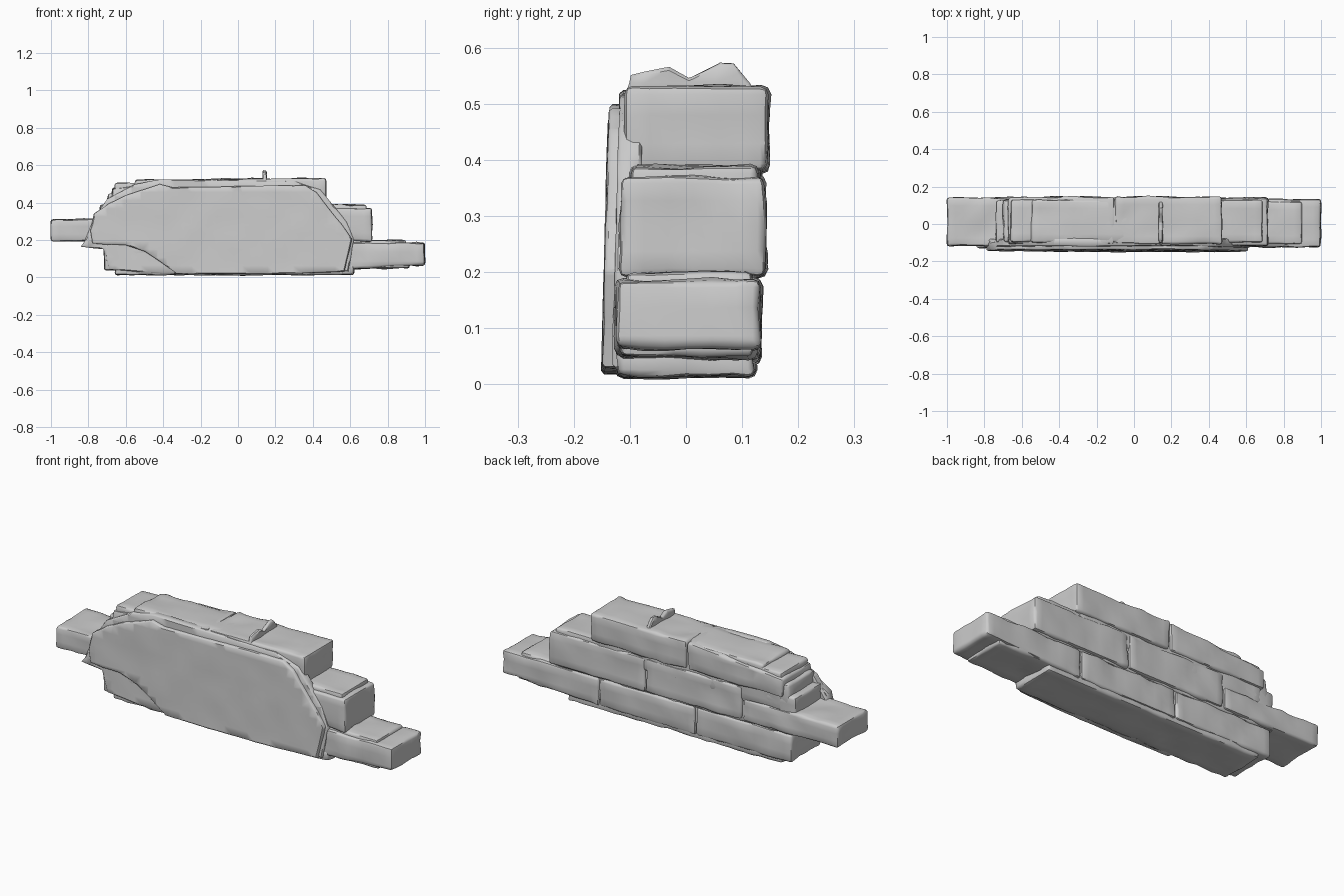
import bpy, bmesh, math
from mathutils import Vector, noise

cube = bpy.data.objects.get("Cube")
if cube:
    bpy.data.objects.remove(cube)

stone = bpy.data.materials.new("weathered grey")
stone.use_nodes = True
grey = (0.6, 0.6, 0.6, 1)
stone.diffuse_color = grey
stone.node_tree.nodes["Principled BSDF"].inputs["Base Color"].default_value = grey


def slice_mesh(bm, step):
    """Cut the mesh into an even grid so that it can be dented."""
    for axis in range(3):
        values = [v.co[axis] for v in bm.verts]
        low, high = min(values), max(values)
        count = max(1, round((high - low) / step))
        normal = Vector([float(i == axis) for i in range(3)])
        for i in range(1, count):
            geom = bm.verts[:] + bm.edges[:] + bm.faces[:]
            point = normal * (low + (high - low) * i / count)
            bmesh.ops.bisect_plane(bm, geom=geom, plane_co=point, plane_no=normal)


def finish(bm, name, rough, step=0.045):
    """Dent the mesh with noise and turn it into a smooth shaded object."""
    slice_mesh(bm, step)
    bmesh.ops.triangulate(bm, faces=[f for f in bm.faces if len(f.verts) > 4])
    bmesh.ops.recalc_face_normals(bm, faces=bm.faces)
    bm.normal_update()
    seed = Vector((len(bpy.data.objects) * 3.7, 0, 0))
    for v in bm.verts:
        broad = noise.noise(v.co * 9 + seed)
        fine = noise.noise(v.co * 24 + seed)
        v.co += v.normal * rough * (broad + 0.5 * fine - 0.2)
    mesh = bpy.data.meshes.new(name)
    bm.to_mesh(mesh)
    bm.free()
    mesh.materials.append(stone)
    obj = bpy.data.objects.new(name, mesh)
    bpy.context.collection.objects.link(obj)
    bpy.ops.object.select_all(action='DESELECT')
    obj.select_set(True)
    bpy.context.view_layer.objects.active = obj
    bpy.ops.object.shade_smooth_by_angle(angle=math.radians(45))
    return obj


def block(name, x, y, z, bevel=0.014, rough=0.009, shape=None):
    """A rounded, dented block spanning the given ranges."""
    bm = bmesh.new()
    bmesh.ops.create_cube(bm, size=1)
    for v in bm.verts:
        v.co = [sum(r) / 2 + c * (r[1] - r[0]) for c, r in zip(v.co, (x, y, z))]
    if shape:
        for v in bm.verts:
            shape(v.co)
    bmesh.ops.bevel(bm, geom=bm.edges[:], offset=bevel, segments=2,
                    profile=0.5, affect='EDGES')
    return finish(bm, name, rough)


def plate(name, outline, axis, low, high, bevel=0.006, rough=0.004, lean=0):
    """An outline extruded along y or x, with softened rims."""
    bm = bmesh.new()
    place = (lambda a, b: (a, low, b)) if axis == 'y' else (lambda a, b: (low, a, b))
    face = bm.faces.new([bm.verts.new(place(a, b)) for a, b in outline])
    shift = (0, high - low, 0) if axis == 'y' else (high - low, 0, 0)
    extruded = bmesh.ops.extrude_face_region(bm, geom=[face])
    moved = [g for g in extruded["geom"] if isinstance(g, bmesh.types.BMVert)]
    bmesh.ops.translate(bm, verts=moved, vec=shift)
    rims = [e for f in bm.faces if len(f.verts) == len(outline) for e in f.edges]
    bmesh.ops.bevel(bm, geom=list(set(rims)), offset=bevel, segments=1, affect='EDGES')
    for v in bm.verts:
        v.co.y += lean * v.co.z
    return finish(bm, name, rough)


# Running bond courses, each leaning slightly further back
def worn_base(co):
    if co.z < 0.1:
        co.z += 0.03 * max(0, co.x - 0.42) / 0.58


def broken_top(co):
    if co.z > 0.45 and co.x < -0.4:
        co.z -= 0.05


length = 0.57
courses = [("lower", 1.0, (-0.125, 0.133), (0.035, 0.187), worn_base),
           ("middle", 0.717, (-0.118, 0.141), (0.192, 0.372), None),
           ("upper", 0.47, (-0.108, 0.147), (0.378, 0.53), broken_top)]
for name, start, y, z, shape in courses:
    for i in range(2 if name == "upper" else 3):
        right = start - i * (length + 0.004)
        left = right - length
        top = z[1]
        if name == "middle" and i == 2:
            left, top = -1.0, 0.312
        block(f"{name}_brick_{i + 1}", (left, right), y, (z[0], top), shape=shape)

# Mortar filling the joints, slightly recessed
block("lower_mortar", (-0.68, 0.9), (-0.108, 0.12), (0.06, 0.2), rough=0.006)
block("middle_mortar", (-0.74, 0.69), (-0.1, 0.128), (0.18, 0.39), rough=0.006)
block("broken_mortar", (-0.70, -0.42), (-0.1, 0.13), (0.29, 0.45), rough=0.012)
block("upper_mortar", (-0.66, 0.44), (-0.095, 0.133), (0.3, 0.505), rough=0.006)
block("base_mortar", (-0.66, 0.62), (-0.125, 0.125), (0.012, 0.07), rough=0.008)
block("base_mortar_end", (0.55, 0.92), (-0.12, 0.125), (0.046, 0.1), rough=0.008)
block("top_mortar", (-0.55, 0.14), (-0.1, 0.13), (0.47, 0.522), rough=0.01)

# Raised mortar ridge across the top joint
ridge = [(-0.115, 0.5), (-0.1, 0.553), (-0.03, 0.565), (0.005, 0.548),
         (0.06, 0.575), (0.085, 0.572), (0.115, 0.538), (0.135, 0.5)]
plate("mortar_ridge", ridge, 'x', 0.13, 0.155, rough=0.006)

# Plaster coat on the front with a broken outline, and its thin under layer
coat = [(-0.78, 0.18), (-0.79, 0.25), (-0.77, 0.34), (-0.69, 0.395), (-0.6, 0.44),
        (-0.5, 0.47), (-0.42, 0.5), (-0.35, 0.482), (0, 0.488), (0.36, 0.492),
        (0.42, 0.455), (0.47, 0.39), (0.55, 0.29), (0.61, 0.205), (0.59, 0.11),
        (0.57, 0.03), (0.2, 0.018), (-0.33, 0.018), (-0.42, 0.085), (-0.5, 0.14),
        (-0.6, 0.172), (-0.7, 0.175)]
plate("plaster_coat", coat, 'y', -0.152, -0.105, lean=0.03)
under = [(-0.84, 0.165), (-0.82, 0.19), (-0.77, 0.32), (-0.7, 0.42), (-0.55, 0.5), (-0.42, 0.525),
         (0.3, 0.515), (0.44, 0.47), (0.58, 0.3), (0.62, 0.2), (0.59, 0.03),
         (-0.4, 0.02), (-0.69, 0.04), (-0.72, 0.15)]
plate("plaster_under_layer", under, 'y', -0.134, -0.09, lean=0.03)
